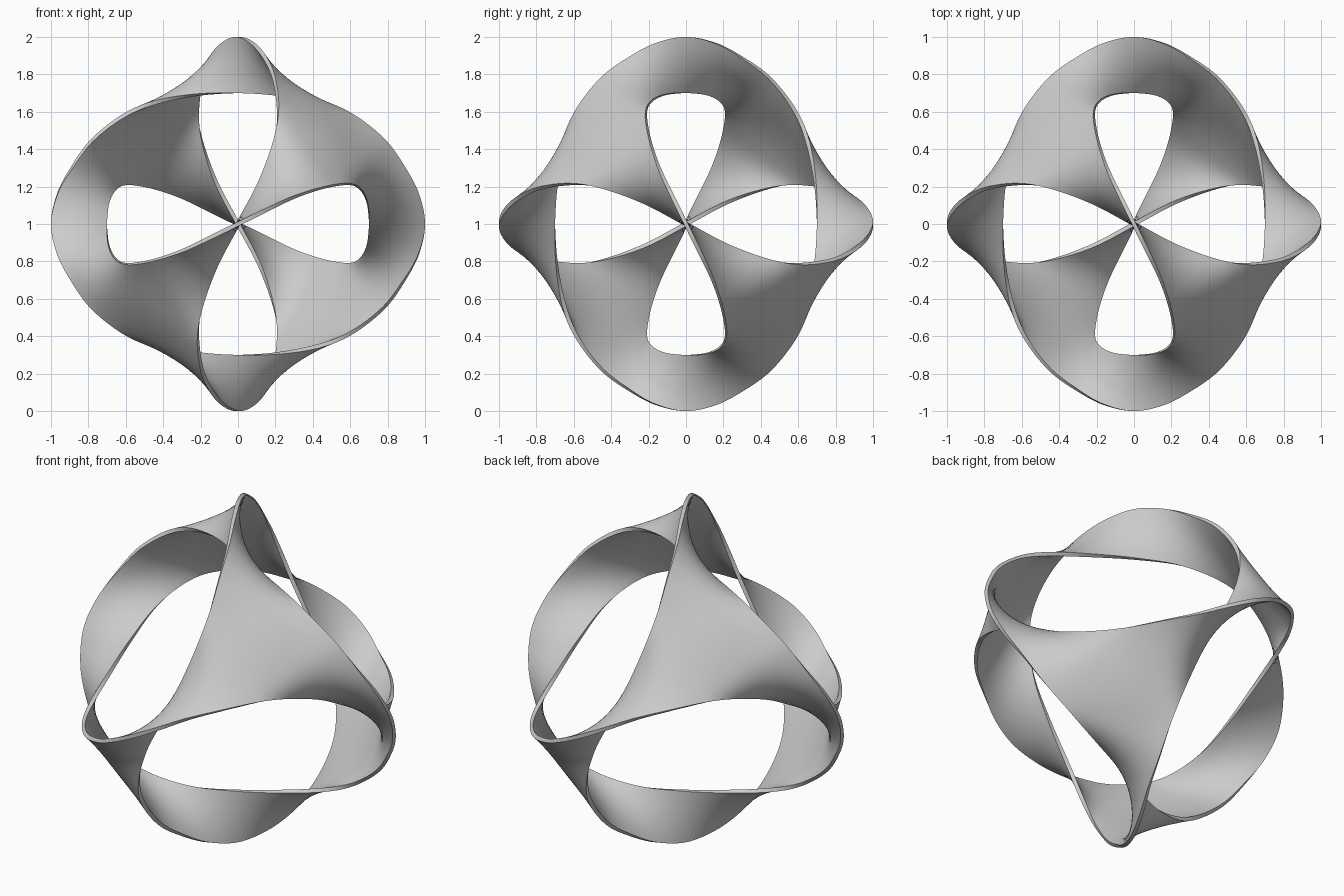
import bpy, bmesh, math
from mathutils import Vector

cube = bpy.data.objects.get("Cube")
if cube:
    bpy.data.objects.remove(cube, do_unlink=True)

HALF_EDGE, ACROSS = 24, 10        # steps along half a long edge, and across the band
HALF = 0.011                      # half the sheet thickness
BULGE = 0.014                     # outward swell of each patch centre

# One long edge: from an outer tip to the inner end of the next tip
KEYS = [Vector(p) for p in (
    (0, 1, 0), (.16, .966, .078), (.3, .89, .143), (.45, .778, .192),
    (.58, .61, .213), (.65, .44, .19), (.69, .22, .115), (.7, 0, 0))]


def flip(p, axis):
    """Half turn about one axis."""
    q = -p
    q[axis] = p[axis]
    return q


def cycle(points):
    """Third of a turn about the patch centre."""
    return [Vector((p.y, p.z, p.x)) for p in points]


def spline(keys, steps):
    """Smooth curve through the keys, evenly spaced, symmetric at both ends."""
    pts = [flip(keys[1], 1)] + keys + [flip(keys[-2], 0)]
    fine = []
    for a, b, c, d in zip(pts, pts[1:], pts[2:], pts[3:]):
        for i in range(40):
            t = i / 40
            fine.append(0.5 * (2 * b + (c - a) * t + (2 * a - 5 * b + 4 * c - d) * t * t
                               + (3 * b - a - 3 * c + d) * t ** 3))
    fine.append(keys[-1])
    dist = [0.0]
    for a, b in zip(fine, fine[1:]):
        dist.append(dist[-1] + (b - a).length)
    out, j = [], 0
    for i in range(steps):
        goal = dist[-1] * i / steps
        while dist[j + 1] < goal:
            j += 1
        out.append(fine[j].lerp(fine[j + 1], (goal - dist[j]) / (dist[j + 1] - dist[j])))
    return out + [keys[-1]]


edges = [spline(KEYS, 2 * HALF_EDGE)]
edges.append(cycle(edges[0]))
edges.append(cycle(edges[1]))

# Three twisting arms, each a straight-ruled band from a tip to the centre
patch = bmesh.new()
for n in range(3):
    outer, inner = edges[n], edges[n - 1][::-1]
    grid = [[patch.verts.new(inner[j].lerp(outer[j], w / ACROSS)) for w in range(ACROSS + 1)]
            for j in range(HALF_EDGE + 1)]
    for r, s in zip(grid, grid[1:]):
        for w in range(ACROSS):
            patch.faces.new((r[w], r[w + 1], s[w + 1], s[w]))

# Gently swollen triangle joining the arms
mids = [e[HALF_EDGE] for e in edges]
tri = {}
for i in range(ACROSS + 1):
    for j in range(ACROSS + 1 - i):
        a, b = i / ACROSS, j / ACROSS
        c = 1 - a - b
        swell = Vector((1, 1, 1)) * (BULGE * 27 * a * b * c)
        tri[i, j] = patch.verts.new(mids[0] * a + mids[1] * b + mids[2] * c + swell)
for i, j in tri:
    if i + j < ACROSS:
        patch.faces.new((tri[i, j], tri[i + 1, j], tri[i, j + 1]))
    if i + j < ACROSS - 1:
        patch.faces.new((tri[i + 1, j], tri[i + 1, j + 1], tri[i, j + 1]))
bmesh.ops.remove_doubles(patch, verts=patch.verts, dist=0.0005)

# Ease the joins, keeping the outline
inside = [v for v in patch.verts if not v.is_boundary]
for _ in range(14):
    bmesh.ops.smooth_vert(patch, verts=inside, factor=0.5,
                          use_axis_x=True, use_axis_y=True, use_axis_z=True)
bmesh.ops.recalc_face_normals(patch, faces=patch.faces)
patch.normal_update()
patch.verts.index_update()


def tip_axis(v):
    """Axis that a tip point lies on, or None."""
    for axis in range(3):
        if (v.co - flip(v.co, axis)).length < 0.0005:
            return axis
    return None


# Point normals; on a tip they stand square to its axis
points, normals, axes = [], [], []
for v in patch.verts:
    n, axis = v.normal.copy(), tip_axis(v)
    if axis is not None:
        n[axis] = 0
    points.append(v.co.copy())
    normals.append(n.normalized())
    axes.append(axis)
faces = [[v.index for v in f.verts] for f in patch.faces]
rims = [[v.index for v in e.verts] for e in patch.edges if e.is_boundary]
rims = [(a, b) for a, b in rims if axes[a] is None or axes[b] is None]
patch.free()

# Four turned copies of the thick patch, welded at the six tips
bm = bmesh.new()
for signs in ((1, 1, 1), (-1, -1, 1), (1, -1, -1), (-1, 1, -1)):
    def place(p):
        return Vector((p.x * signs[0], -p.y * signs[1], p.z * signs[2] + 1))
    top = [bm.verts.new(place(p + n * HALF)) for p, n in zip(points, normals)]
    low = [bm.verts.new(place(p - n * HALF)) for p, n in zip(points, normals)]
    for f in faces:
        bm.faces.new([top[i] for i in f])
        bm.faces.new([low[i] for i in reversed(f)])
    for a, b in rims:
        bm.faces.new((top[a], top[b], low[b], low[a]))
bmesh.ops.remove_doubles(bm, verts=bm.verts, dist=0.002)
bmesh.ops.recalc_face_normals(bm, faces=bm.faces)
mesh = bpy.data.meshes.new("twisted_band_sculpture")
bm.to_mesh(mesh)
bm.free()
sculpture = bpy.data.objects.new("twisted_band_sculpture", mesh)
bpy.context.collection.objects.link(sculpture)

# Plain grey
grey = bpy.data.materials.new("plain_grey")
grey.use_nodes = True
colour = (0.6, 0.6, 0.6, 1)
grey.diffuse_color = colour
grey.node_tree.nodes["Principled BSDF"].inputs["Base Color"].default_value = colour
mesh.materials.append(grey)

bpy.ops.object.select_all(action='DESELECT')
sculpture.select_set(True)
bpy.context.view_layer.objects.active = sculpture
bpy.ops.object.shade_smooth_by_angle(angle=math.radians(40))
